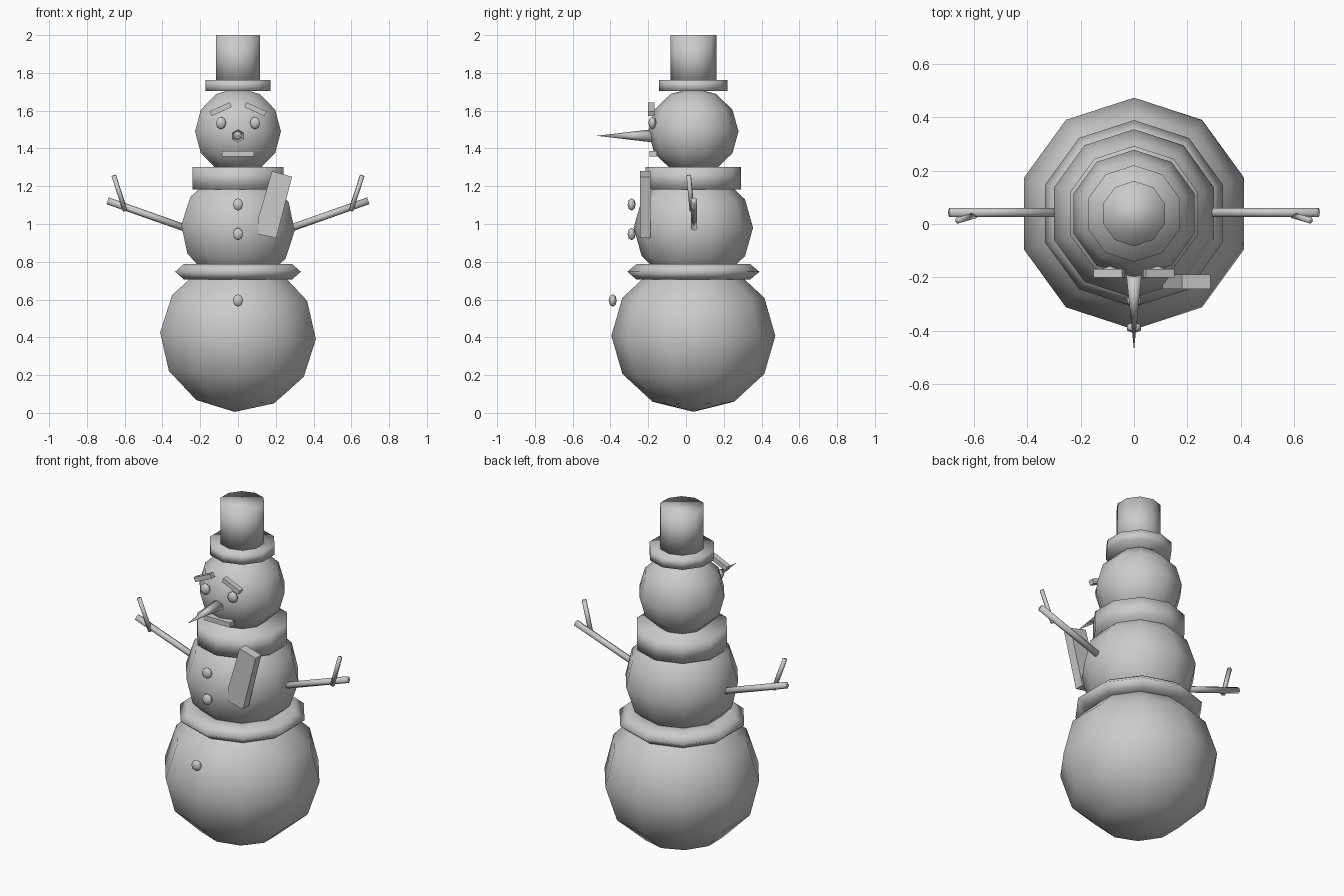
import bpy, bmesh
from math import sin, cos, pi, radians
from mathutils import Vector, Matrix

if "Cube" in bpy.data.objects:
    bpy.data.objects.remove(bpy.data.objects["Cube"])

CY = 0.039  # y of the body axis


def finish(name, bm, smooth=True):
    bmesh.ops.recalc_face_normals(bm, faces=bm.faces)
    for f in bm.faces:
        f.smooth = smooth
    me = bpy.data.meshes.new(name)
    bm.to_mesh(me)
    bm.free()
    ob = bpy.data.objects.new(name, me)
    bpy.context.collection.objects.link(ob)
    return ob


def lathe(name, profile, z, n=10, closed=False, tilt=0.0):
    """Spin (radius, height) points round the body axis, one corner facing front."""
    bm = bmesh.new()
    rings = []
    for r, h in profile:
        k = 1 if r < 1e-6 else n
        rings.append([bm.verts.new((r * sin(2 * pi * i / n), -r * cos(2 * pi * i / n), h))
                      for i in range(k)])
    pairs = list(zip(rings, rings[1:]))
    if closed:
        pairs.append((rings[-1], rings[0]))
    for a, b in pairs:
        for i in range(n):
            j = (i + 1) % n
            if len(a) == 1:
                bm.faces.new((a[0], b[j], b[i]))
            elif len(b) == 1:
                bm.faces.new((a[i], a[j], b[0]))
            else:
                bm.faces.new((a[i], a[j], b[j], b[i]))
    if not closed:
        for ring in (rings[0], rings[-1]):
            if len(ring) > 1:
                bm.faces.new(ring)
    ob = finish(name, bm)
    ob.location = (0, CY, z)
    ob.rotation_euler = (0, radians(tilt), 0)
    return ob


def ball(name, r, rz, z, tilt=0.0):
    steps = [pi * i / 6 for i in range(7)]
    return lathe(name, [(max(r * sin(a), 0) if 0 < i < 6 else 0, -rz * cos(a))
                        for i, a in enumerate(steps)], z, tilt=tilt)


def rod(name, p, q, r1, r2, n=6):
    p, q = Vector(p), Vector(q)
    bm = bmesh.new()
    m = Matrix.Translation((p + q) / 2) @ (q - p).to_track_quat('Z', 'Y').to_matrix().to_4x4()
    bmesh.ops.create_cone(bm, cap_ends=True, segments=n, radius1=r1, radius2=r2,
                          depth=(q - p).length, matrix=m)
    bmesh.ops.remove_doubles(bm, verts=bm.verts, dist=1e-5)
    return finish(name, bm)


def pebble(name, loc):
    bm = bmesh.new()
    bmesh.ops.create_uvsphere(bm, u_segments=6, v_segments=4, radius=0.033)
    ob = finish(name, bm)
    ob.location = loc
    ob.scale = (0.95, 0.65, 1)
    return ob


def slab(name, size, loc, angle=0.0):
    bm = bmesh.new()
    bmesh.ops.create_cube(bm, size=1, matrix=Matrix.Diagonal((*size, 1)))
    ob = finish(name, bm, False)
    ob.location = loc
    ob.rotation_euler = (0, radians(angle), 0)
    return ob


# Snow balls
ball("lower_ball", 0.434, 0.403, 0.408, 2.5)
ball("middle_ball", 0.316, 0.30, 0.98, 3)
ball("head", 0.239, 0.23, 1.49)

# Waist ring
lathe("waist_ring", [(0.25 + 0.10 * cos(pi * i / 3), 0.048 * sin(pi * i / 3)) for i in range(6)],
      0.747, closed=True)

# Scarf wrap
lathe("scarf", [(0.253, 0), (0.253, 0.12)], 1.182)

# Hanging scarf end
bm = bmesh.new()
outline = [(0.18, 1.28), (0.286, 1.25), (0.203, 0.927), (0.108, 0.945), (0.107, 1.03)]
face = bm.faces.new([bm.verts.new((x, -0.243, z)) for x, z in outline])
ext = bmesh.ops.extrude_face_region(bm, geom=[face])
bmesh.ops.translate(bm, vec=(0, 0.054, 0),
                    verts=[v for v in ext["geom"] if isinstance(v, bmesh.types.BMVert)])
finish("scarf_end", bm, False)

# Hat
lathe("hat_brim", [(0.181, 0), (0.181, 0.058)], 1.704)
lathe("hat_crown", [(0.122, 0), (0.122, 0.25)], 1.75)

# Face
rod("nose", (0, -0.15, 1.467), (0, -0.473, 1.467), 0.038, 0.0)
slab("mouth", (0.168, 0.04, 0.028), (0, -0.173, 1.372))

# Mirrored eyes, brows, arms and twigs
for side, s in (("left", -1), ("right", 1)):
    pebble(side + "_eye", (s * 0.09, -0.178, 1.535))
    slab(side + "_brow", (0.117, 0.032, 0.027), (s * 0.092, -0.184, 1.608), s * 24)
    rod(side + "_arm", (s * 0.25, CY + 0.004, 0.968), (s * 0.69, CY + 0.004, 1.123), 0.019, 0.019)
    rod(side + "_twig", (s * 0.597, 0.032, 1.07), (s * 0.658, 0.014, 1.257), 0.013, 0.013)

# Buttons
for i, (y, z) in enumerate([(-0.288, 1.103), (-0.288, 0.947), (-0.388, 0.595)]):
    pebble("button_%d" % (i + 1), (0, y, z))
